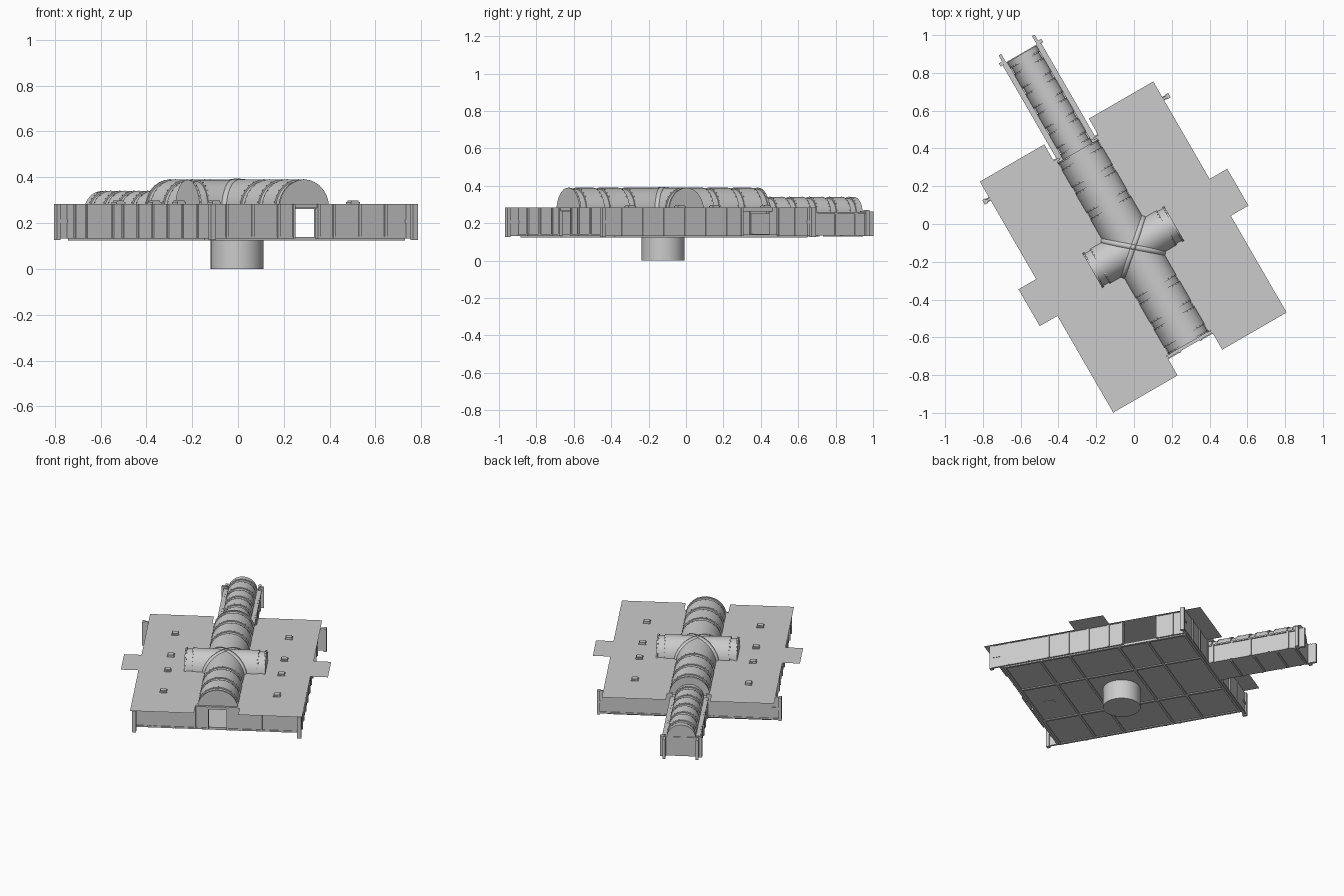
import bpy, bmesh, math
from mathutils import Matrix, Vector

if "Cube" in bpy.data.objects:
    bpy.data.objects.remove(bpy.data.objects["Cube"])

# Building frame: local x across, local y along the vaults, turned 30 degrees
M = Matrix.Translation((-0.004, -0.122, 0)) @ Matrix.Rotation(math.radians(30), 4, 'Z')


def finish(name, bm, smooth=False, normals=True):
    if normals:
        bmesh.ops.recalc_face_normals(bm, faces=bm.faces)
    me = bpy.data.meshes.new(name)
    bm.to_mesh(me)
    bm.free()
    ob = bpy.data.objects.new(name, me)
    bpy.context.collection.objects.link(ob)
    ob.matrix_world = M
    if smooth:
        bpy.ops.object.select_all(action='DESELECT')
        ob.select_set(True)
        bpy.context.view_layer.objects.active = ob
        bpy.ops.object.shade_smooth_by_angle(angle=math.radians(30))
    return ob


def add_box(bm, x0, x1, y0, y1, z0, z1):
    mat = Matrix.Translation(((x0 + x1) / 2, (y0 + y1) / 2, (z0 + z1) / 2)) @ \
        Matrix.Diagonal((abs(x1 - x0), abs(y1 - y0), abs(z1 - z0), 1))
    bmesh.ops.create_cube(bm, size=1, matrix=mat)


def boxes(name, items, mirror=False):
    bm = bmesh.new()
    for b in items:
        add_box(bm, *b)
        if mirror:
            add_box(bm, -b[1], -b[0], *b[2:])
    return finish(name, bm)


def vault(name, t0, t1, r, rz, zc, bands, across=False, n=28, bw=0.017, depth=0.007):
    """Half-round vault with recessed bands and rivets beside them."""
    rings = [(t0, 0)]
    for b in sorted(bands):
        rings += [(b - bw, 0), (b - bw, depth), (b + bw, depth), (b + bw, 0)]
    rings.append((t1, 0))

    def place(u, t, z):
        return (t, u, z) if across else (u, t, z)
    bm = bmesh.new()
    prev = None
    for k, (t, d) in enumerate(rings):
        ring = [bm.verts.new(place((r - d) * math.cos(math.pi * i / n), t,
                                   zc + (rz - d) * math.sin(math.pi * i / n)))
                for i in range(n + 1)]
        if prev:
            for i in range(n):
                bm.faces.new((prev[i], prev[i + 1], ring[i + 1], ring[i]))
        if k in (0, len(rings) - 1):
            bm.faces.new(ring)
        prev = ring
    finish(name, bm, True)
    bm = bmesh.new()
    for b in bands:
        for s in (-1, 1):
            for i in range(1, 14):
                a = math.pi * i / 14
                p = place(r * math.cos(a), b + s * (bw + 0.006), zc + rz * math.sin(a))
                bmesh.ops.create_cube(bm, size=0.004, matrix=Matrix.Translation(p))
    finish(name + "_rivets", bm)


# Vaults: main hall, crossing arms, narrow rear corridor
vault("main_vault", -0.587, 0.587, 0.125, 0.125, 0.265,
      [s * q for s in (-1, 1) for q in (0.26, 0.415, 0.56)])
vault("cross_vault", -0.25, 0.25, 0.107, 0.124, 0.265, [-0.222, 0.222], True)
vault("corridor_vault", 0.587, 1.18, 0.09, 0.09, 0.25,
      [0.635 + 0.1225 * i for i in range(5)])

# Diagonal ribs over the crossing
bm = bmesh.new()
for s in (-1, 1):
    side = Vector((-s * 0.107, 0.128, 0)).normalized() * 0.013
    prev = None
    for i in range(25):
        a = math.pi * i / 24
        c = Vector((0.13 * math.cos(a), s * 0.112 * math.cos(a), 0.265 + 0.125 * math.sin(a)))
        pair = [bm.verts.new(c + side), bm.verts.new(c - side)]
        if prev:
            bm.faces.new((prev[0], prev[1], pair[1], pair[0]))
        prev = pair
ribs = finish("crossing_ribs", bm, True)
mod = ribs.modifiers.new("thickness", 'SOLIDIFY')
mod.thickness = 0.008
mod.offset = 0

# Thin flat roofs with side canopies
outline = [(0.1365, -0.706), (0.53, -0.706), (0.53, -0.115), (0.638, -0.115),
           (0.638, 0.11), (0.53, 0.11), (0.53, 0.706), (0.1365, 0.706)]
for s, nm in ((1, "right_roof"), (-1, "left_roof")):
    bm = bmesh.new()
    pts = outline if s > 0 else [(-x, y) for x, y in reversed(outline)]
    bm.faces.new([bm.verts.new((x, y, 0.285)) for x, y in pts])
    finish(nm, bm, normals=False)

# Roof hatches: framed squares
hatch = []
for q in (-0.406, -0.10, 0.114, 0.43):
    hatch += [(0.328, 0.372, q - 0.022, q + 0.022, 0.283, 0.292),
              (0.332, 0.368, q - 0.018, q + 0.018, 0.292, 0.298)]
boxes("roof_hatches", hatch, True)

# Ledges joining the main vault to the roofs
boxes("vault_ledges", [(0.12, 0.138, -0.587, 0.6, 0.262, 0.284)], True)

# Floor, corridor floor and the grid of beams below
boxes("floor", [(-0.505, 0.505, -0.59, 0.6, 0.13, 0.14),
                (-0.105, 0.105, 0.6, 1.18, 0.135, 0.142)])
beams = [(p - 0.008, p + 0.008, -0.59, 0.6, 0.124, 0.131) for p in (-0.497, -0.2, 0.2, 0.497)]
beams += [(-0.5, 0.5, q - 0.007, q + 0.007, 0.124, 0.131)
          for q in (-0.583, -0.35, -0.16, 0.16, 0.35, 0.593)]
beams += [(-0.1, 0.1, q - 0.006, q + 0.006, 0.128, 0.136) for q in (0.75, 0.9, 1.05, 1.17)]
boxes("floor_beams", beams)

# Side walls: the right one has an opening
W0, W1 = 0.132, 0.284
boxes("left_wall", [(-0.515, -0.503, -0.66, 0.6, W0, W1)])
boxes("right_wall", [(0.503, 0.515, -0.66, 0.2, W0, W1), (0.503, 0.515, 0.41, 0.6, W0, W1)])

# Front wall with doorway, rear wall continuing past the corners
boxes("front_wall", [(0.055, 0.51, -0.602, -0.59, W0, W1)], True)
boxes("door_lintel", [(-0.13, 0.13, -0.602, -0.587, 0.266, W1)])
boxes("rear_wall", [(0.105, 0.565, 0.594, 0.606, W0, W1)], True)

# Vertical wall battens and horizontal rails
bat = [(0.513, 0.521, q - 0.006, q + 0.006, W0, W1)
       for q in (-0.55, -0.42, -0.29, -0.16, -0.03, 0.1, 0.19, 0.42, 0.52)]
bat += [(p - 0.006, p + 0.006, -0.609, -0.6, W0, W1) for p in (0.062, 0.14, 0.27, 0.4)]
bat += [(p - 0.006, p + 0.006, 0.604, 0.613, W0, W1) for p in (0.14, 0.27, 0.4)]
bat += [(0.06, 0.5, -0.607, -0.6, 0.132, 0.142), (0.11, 0.55, 0.604, 0.611, 0.132, 0.142)]
boxes("wall_battens", bat, True)

# Corner posts on the wall ends
boxes("front_corner_posts", [(0.496, 0.522, -0.675, -0.655, 0.126, 0.284),
                             (0.5, 0.518, -0.655, -0.6, 0.2, 0.215)], True)
boxes("rear_corner_posts", [(0.55, 0.568, 0.587, 0.615, 0.126, 0.284),
                            (0.51, 0.56, 0.59, 0.61, 0.2, 0.215)], True)

# Rear corridor walls, ledges, battens, end wall and posts
boxes("corridor_walls", [(0.1, 0.11, 0.6, 1.18, 0.135, 0.26),
                         (0.088, 0.118, 0.6, 1.18, 0.25, 0.259)], True)
boxes("corridor_battens", [(0.108, 0.116, q - 0.007, q + 0.007, 0.135, 0.258)
                           for q in [0.635 + 0.1225 * i for i in range(5)]], True)
boxes("corridor_end_wall", [(-0.105, 0.105, 1.172, 1.184, 0.132, 0.26)])
boxes("corridor_end_posts", [(0.094, 0.11, 1.16, 1.235, 0.132, 0.264),
                             (0.1, 0.13, 1.178, 1.198, 0.132, 0.27)], True)

# Round pedestal below the floor
bm = bmesh.new()
bmesh.ops.create_cone(bm, cap_ends=True, segments=48, radius1=0.115, radius2=0.115,
                      depth=0.132, matrix=Matrix.Translation((0, 0, 0.066)))
finish("pedestal", bm, True)

# Small floor port
bm = bmesh.new()
bmesh.ops.create_cone(bm, cap_ends=True, segments=24, radius1=0.035, radius2=0.035,
                      depth=0.006, matrix=Matrix.Translation((0, -0.47, 0.129)))
finish("floor_port", bm, True)
